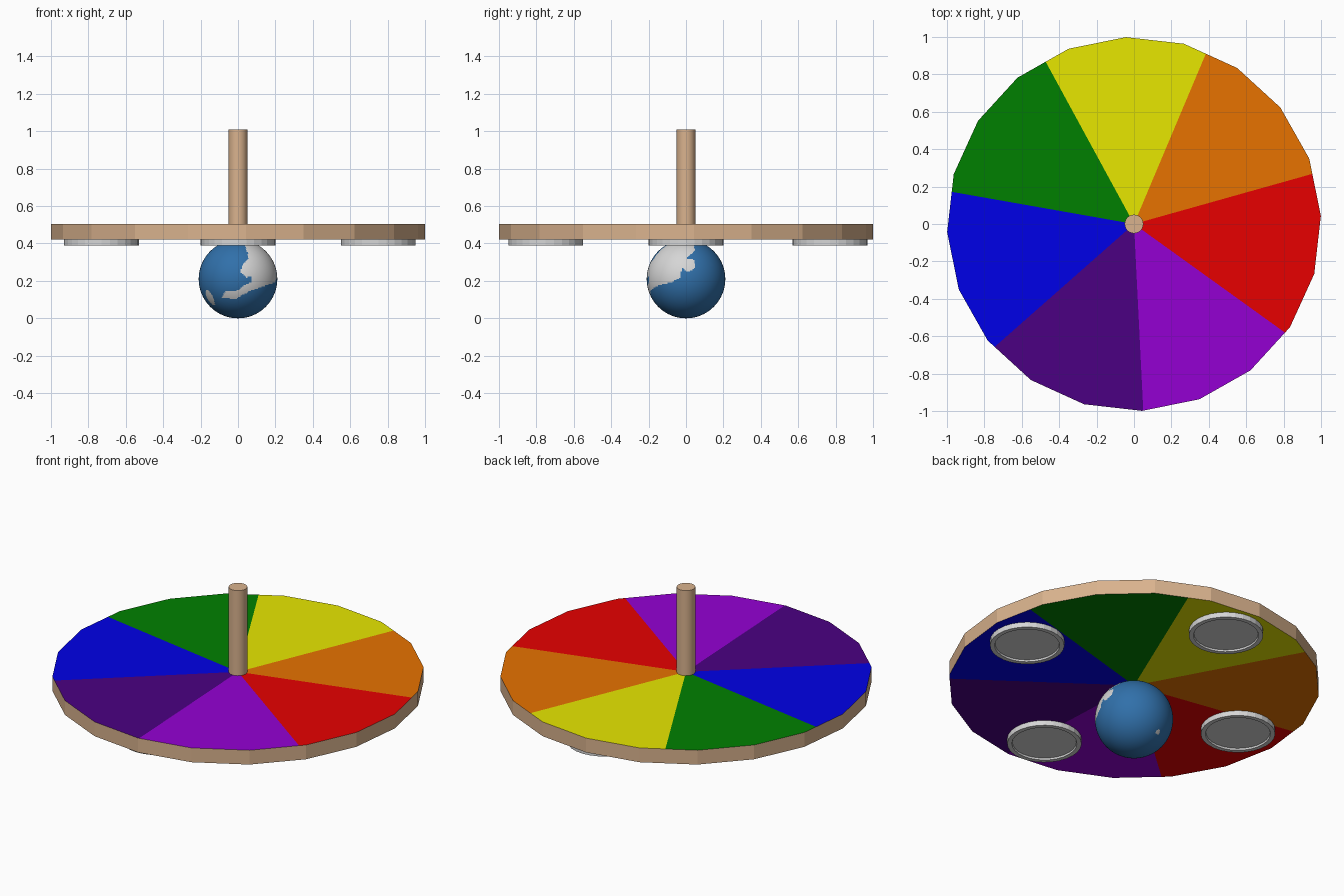
import bpy, bmesh, math
from math import sin, cos, radians, degrees
from mathutils import Vector

cube = bpy.data.objects.get("Cube")
if cube:
    bpy.data.objects.remove(cube)


def material(name, colour):
    mat = bpy.data.materials.new(name)
    mat.use_nodes = True
    mat.diffuse_color = (*colour, 1)
    shader = next(n for n in mat.node_tree.nodes if n.type == "BSDF_PRINCIPLED")
    shader.inputs["Base Color"].default_value = (*colour, 1)
    return mat


wood = material("wood", (.70, .45, .27))
white = material("off white", (.67, .67, .67))
ocean = material("ocean blue", (.03, .162, .402))
rainbow = [
    material("orange", (1, .212, 0)),
    material("yellow", (1, 1, 0)),
    material("green", (0, .216, 0)),
    material("blue", (0, 0, 1)),
    material("indigo", (.07, 0, .223)),
    material("violet", (.296, 0, .651)),
    material("red", (1, 0, 0)),
]


def make_object(name, bm, materials, smooth=False):
    mesh = bpy.data.meshes.new(name)
    bmesh.ops.recalc_face_normals(bm, faces=bm.faces)
    bm.to_mesh(mesh)
    bm.free()
    for mat in materials:
        mesh.materials.append(mat)
    obj = bpy.data.objects.new(name, mesh)
    bpy.context.scene.collection.objects.link(obj)
    if smooth:
        bpy.ops.object.select_all(action="DESELECT")
        obj.select_set(True)
        bpy.context.view_layer.objects.active = obj
        bpy.ops.object.shade_smooth_by_angle(angle=radians(35))
    return obj


def cylinder(bm, radius, bottom, top, sides):
    geom = bmesh.ops.create_cone(bm, cap_ends=True, segments=sides, radius1=radius,
                                 radius2=radius, depth=top - bottom)
    bmesh.ops.translate(bm, verts=geom["verts"], vec=(0, 0, (bottom + top) / 2))


# Spinning board: twenty-sided disc, rainbow sectors on both faces, wooden rim
SIDES, TURN = 20, 2.5
STEP = 360 / SIDES
BOARD_BOTTOM, BOARD_TOP = .42, .505
COLOURS = len(rainbow)
SECTOR, FIRST = 360 / COLOURS, 15.7


def rim_point(angle, z):
    offset = (angle - TURN) % STEP - STEP / 2
    radius = cos(radians(STEP / 2)) / cos(radians(offset))
    return Vector((radius * cos(radians(angle)), radius * sin(radians(angle)), z))


corners = [TURN + STEP * i for i in range(SIDES)]
angles = sorted(corners + [FIRST + SECTOR * i for i in range(COLOURS)])
bm = bmesh.new()
upper = [bm.verts.new(rim_point(a, BOARD_TOP)) for a in angles]
lower = [bm.verts.new(rim_point(a, BOARD_BOTTOM)) for a in angles]
upper_hub = bm.verts.new((0, 0, BOARD_TOP))
lower_hub = bm.verts.new((0, 0, BOARD_BOTTOM))
for i, angle in enumerate(angles):
    j = (i + 1) % len(angles)
    middle = angle + ((angles[j] - angle) % 360) / 2
    sector = int((middle - FIRST) % 360 / SECTOR)
    bm.faces.new((lower[i], lower[j], upper[j], upper[i]))
    face = bm.faces.new((upper_hub, upper[i], upper[j]))
    face.material_index = 1 + sector
    # The underside runs through the rainbow the other way round
    face = bm.faces.new((lower_hub, lower[j], lower[i]))
    face.material_index = 1 + (2 - sector) % COLOURS
make_object("board", bm, [wood] + rainbow)

# Handle
bm = bmesh.new()
cylinder(bm, .05, BOARD_TOP - .02, 1.01, 32)
make_object("handle", bm, [wood], smooth=True)

# Four round weights under the board, each with a shallow recess
weights = {"left": (.75, 0), "right": (-.73, 0), "front": (0, -.75), "back": (0, .77)}
for side, (x, y) in weights.items():
    bm = bmesh.new()
    cylinder(bm, .2, .39, BOARD_BOTTOM, 28)
    base = min(bm.faces, key=lambda f: f.calc_center_median().z)
    bmesh.ops.inset_region(bm, faces=[base], thickness=.025)
    bmesh.ops.inset_region(bm, faces=[base], thickness=.003, depth=-.01)
    make_object(side + "_weight", bm, [white]).location = (x, y, 0)

# Globe: land chosen by longitude (from the front towards the left) and latitude
RADIUS = .21
continent = [(19, 56), (19, 32), (8, 22), (3, 10), (12, 2), (19, 4), (19, -5),
             (10, -9), (0, -17), (-19, -18), (-28, -28), (-5, -31), (18, -18),
             (48, -9), (69, -5), (81, 2), (84, 16), (93, 10), (104, 16),
             (105, 29), (90, 32), (110, 47), (114, 72), (20, 72)]
# Longitude, latitude, half width, half height
islands = [(-55, -29, 9, 13), (-167, -40, 5, 4)]


def is_land(point):
    lon = degrees(math.atan2(point.x, -point.y))
    lat = degrees(math.asin(max(-1, min(1, point.z / point.length))))
    for u, v, w, h in islands:
        if ((lon - u) / w) ** 2 + ((lat - v) / h) ** 2 < 1:
            return True
    inside = False
    for (u, v), (s, t) in zip(continent, continent[1:] + continent[:1]):
        if (v > lat) != (t > lat) and lon < u + (s - u) * (lat - v) / (t - v):
            inside = not inside
    return inside


bm = bmesh.new()
bmesh.ops.create_uvsphere(bm, u_segments=180, v_segments=100, radius=RADIUS)
for face in bm.faces:
    face.material_index = int(is_land(face.calc_center_median()))
globe = make_object("globe", bm, [ocean, white], smooth=True)
globe.location.z = RADIUS
